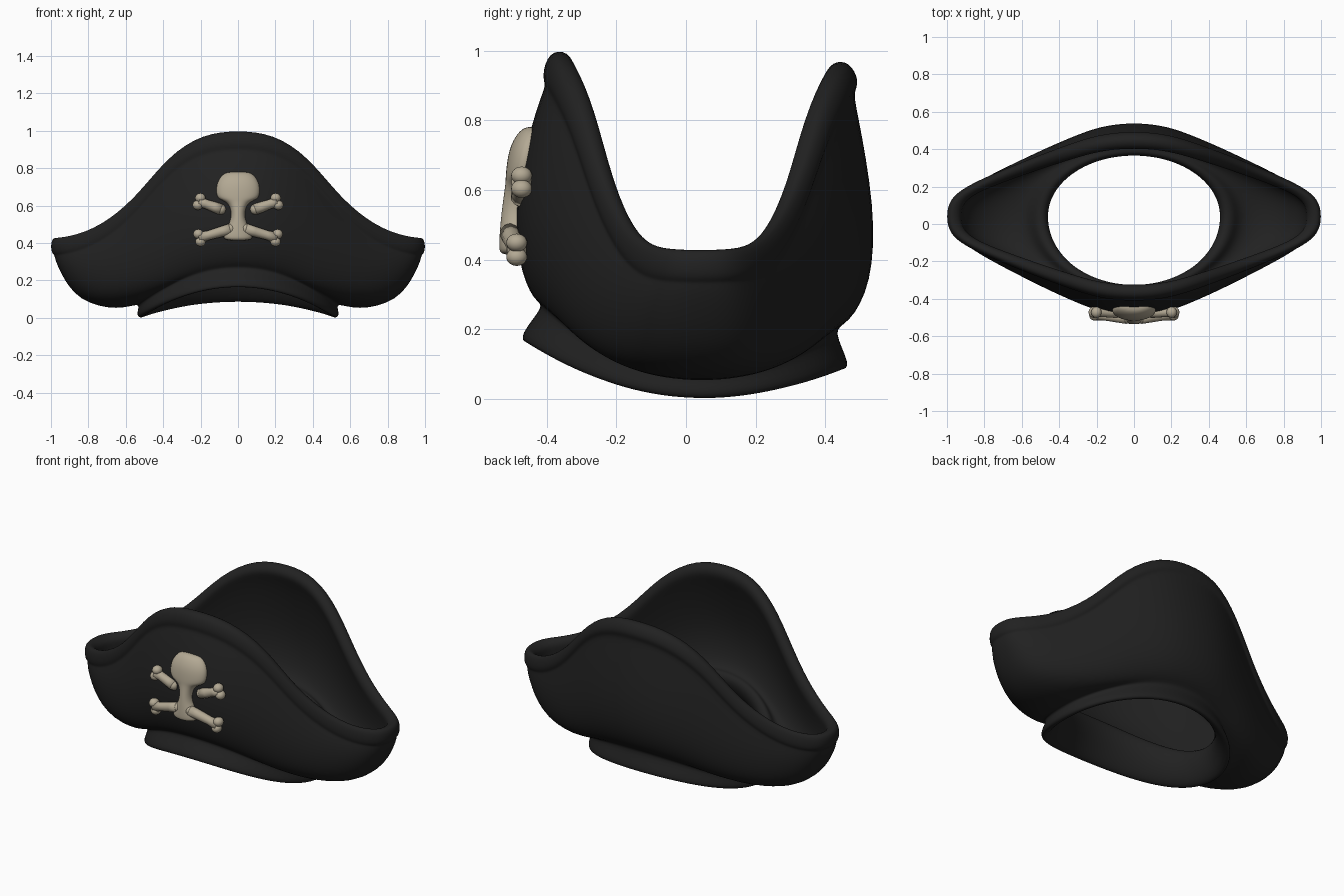
import bpy, bmesh, math
from mathutils import Vector

cube = bpy.data.objects.get("Cube")
if cube:
    bpy.data.objects.remove(cube)


def material(name, color):
    m = bpy.data.materials.new(name)
    m.use_nodes = True
    m.diffuse_color = (*color, 1)
    m.node_tree.nodes["Principled BSDF"].inputs["Base Color"].default_value = (*color, 1)
    return m


black = material("black felt", (0.0155, 0.0155, 0.0155))
bone = material("old bone", (0.45, 0.395, 0.295))


def finish(name, bm, mat, levels=0):
    bmesh.ops.recalc_face_normals(bm, faces=bm.faces)
    for f in bm.faces:
        f.smooth = True
    mesh = bpy.data.meshes.new(name)
    bm.to_mesh(mesh)
    bm.free()
    mesh.materials.append(mat)
    ob = bpy.data.objects.new(name, mesh)
    bpy.context.collection.objects.link(ob)
    if levels:
        sub = ob.modifiers.new("smooth", "SUBSURF")
        sub.levels = sub.render_levels = levels
    return ob


def loft(bm, rings, closed=False):
    loops = [[bm.verts.new(p) for p in ring] for ring in rings]
    pairs = list(zip(loops, loops[1:])) + ([(loops[-1], loops[0])] if closed else [])
    for a, b in pairs:
        for i in range(len(a)):
            j = (i + 1) % len(a)
            bm.faces.new((a[i], a[j], b[j], b[i]))
    if not closed:
        bm.faces.new(loops[0])
        bm.faces.new(loops[-1])


# Quarter outline of the brim from side tip to middle: x, y, rise
BRIM = [(1, 0, 0), (.985, .2, .005), (.9, .35, .02), (.75, .5, .11),
        (.56, .67, .36), (.38, .82, .765), (.19, .965, .97), (0, 1, 1)]
CENTER_Y = 0.04


def hat_ring(half_x, front, back, z_side, z_front, z_back, mix):
    """One closed ring; mix goes from the round head opening to the pointed brim."""
    quarter = []
    for i, key in enumerate(BRIM):
        a = math.pi / 2 * i / (len(BRIM) - 1)
        round_key = (math.cos(a), math.sin(a), math.sin(a) ** 2)
        quarter.append([r + (k - r) * mix for r, k in zip(round_key, key)])
    half = quarter + [[-x, y, h] for x, y, h in quarter[-2::-1]]

    def point(x, y, h, edge, z):
        return (x * half_x, CENTER_Y + y * (edge - CENTER_Y), z_side + (z - z_side) * h)
    return ([point(*k, back, z_back) for k in half]
            + [point(*k, front, z_front) for k in half[-2:0:-1]])


# Hat shell: head band, outer brim, rolled rim, inner wall, inner collar
sections = [
    (.49, -.41, .41, .015, .2, .12, 0),
    (.53, -.465, .45, -.008, .155, .08, 0),
    (.55, -.485, .48, .02, .185, .095, 0),
    (.52, -.405, .42, .085, .275, .205, 0),
    (.64, -.44, .47, .035, .28, .215, .3),
    (.86, -.49, .54, .085, .39, .33, .75),
    (.955, -.50, .55, .24, .6, .55, 1),
    (.985, -.43, .495, .32, .86, .84, 1),
    (.985, -.405, .485, .335, .905, .885, 1),
    (1.005, -.42, .505, .35, .93, .915, 1),
    (1.005, -.4, .475, .425, 1.005, .975, 1),
    (.965, -.34, .425, .43, 1.005, .975, 1),
    (.925, -.32, .395, .4, .95, .93, 1),
    (.93, -.355, .435, .35, .89, .87, 1),
    (.89, -.445, .505, .21, .6, .55, .97),
    (.74, -.42, .47, .11, .42, .35, .6),
    (.57, -.375, .415, .115, .37, .3, .1),
    (.54, -.35, .39, .2, .38, .31, 0),
    (.465, -.32, .365, .205, .35, .29, 0),
    (.46, -.34, .37, .1, .28, .2, 0),
]
bm = bmesh.new()
loft(bm, [hat_ring(*s) for s in sections], closed=True)
finish("hat_shell", bm, black, 2)


def ball(bm, center, radii):
    made = bmesh.ops.create_uvsphere(bm, u_segments=20, v_segments=12, radius=1)["verts"]
    for v in made:
        v.co = Vector(c * r for c, r in zip(v.co, radii)) + Vector(center)


# Skull: domed cranium, narrow nose column, flaring jaw (height, half width, y, half depth)
skull = [(.782, .055, -.44, .02), (.765, .09, -.445, .04), (.72, .12, -.455, .055),
         (.665, .122, -.465, .053), (.635, .11, -.47, .05), (.618, .055, -.475, .045),
         (.57, .036, -.482, .045), (.52, .04, -.488, .045), (.475, .068, -.49, .047),
         (.435, .085, -.492, .047), (.412, .07, -.495, .04)]
bm = bmesh.new()
loft(bm, [[(w * math.cos(i * math.pi / 6), y + d * math.sin(i * math.pi / 6), z)
           for i in range(12)] for z, w, y, d in skull])
finish("skull", bm, bone, 2)


# Crossed bones: shaft with two knobs at the outer end
def make_bone(name, start, end, spread):
    a, b = Vector(start), Vector(end)
    axis = (b - a).normalized()
    side = axis.cross(Vector((0, 1, 0))).normalized()
    depth = axis.cross(side)
    bm = bmesh.new()
    rings = []
    for t, r in ((0, .03), (.3, .028), (.7, .025), (1, .03)):
        c = a.lerp(b, t)
        rings.append([c + r * (side * math.cos(k * math.pi / 5) + depth * math.sin(k * math.pi / 5))
                      for k in range(10)])
    loft(bm, rings)
    ball(bm, a, (.028, .028, .028))
    for s in (-1, 1):
        ball(bm, b + side * s * spread, (.028, .03, .026))
    finish(name, bm, bone)


for label, s in (("left", 1), ("right", -1)):
    make_bone("upper_bone_" + label, (s * .092, -.474, .58), (s * .208, -.472, .622), .02)
    make_bone("lower_bone_" + label, (s * .04, -.505, .475), (s * .206, -.486, .428), .021)
